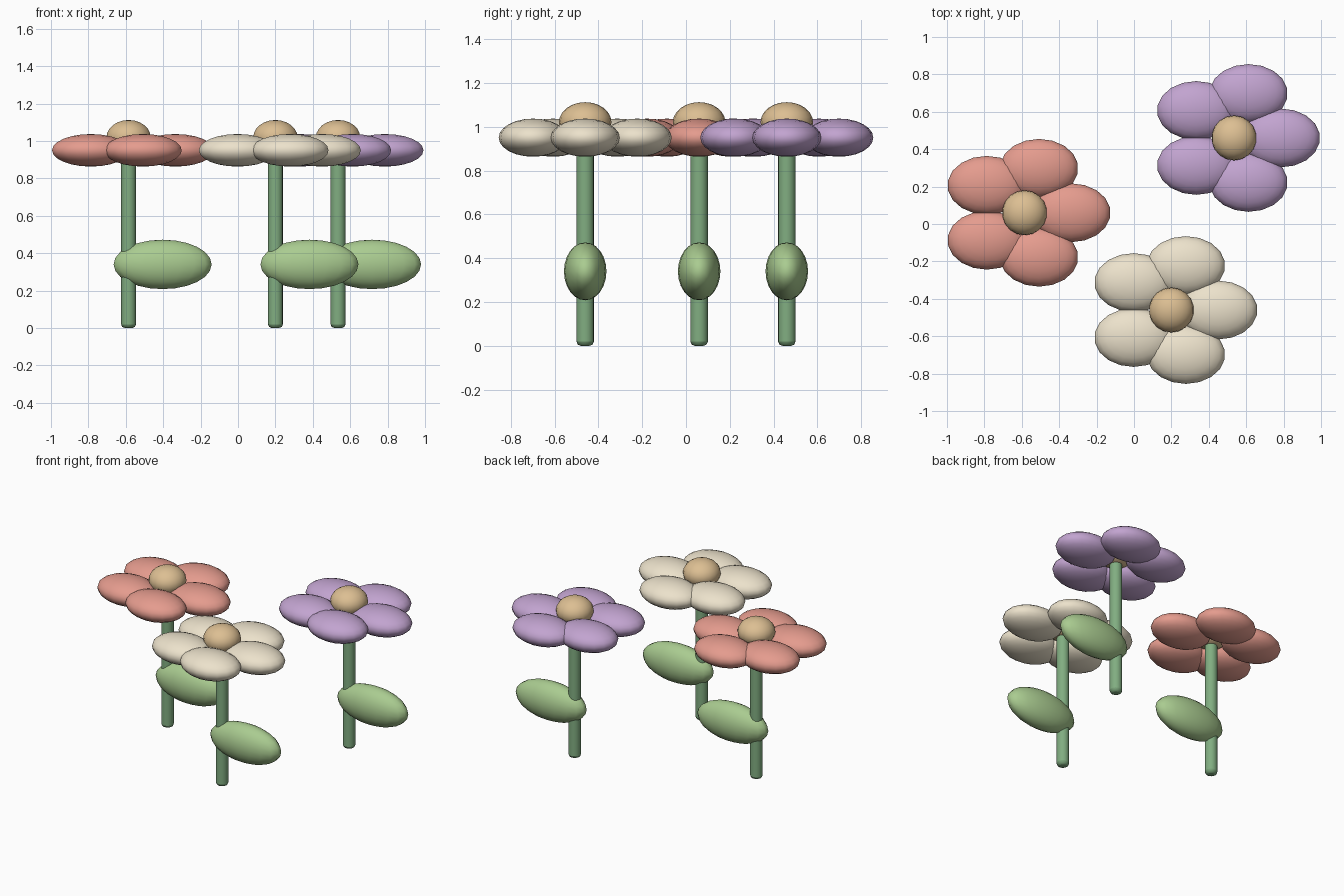
import bpy
from math import cos, sin, tau, radians

if "Cube" in bpy.data.objects:
    bpy.data.objects.remove(bpy.data.objects["Cube"])


def material(name, rgb):
    m = bpy.data.materials.new(name)
    m.diffuse_color = (*rgb, 1)
    m.use_nodes = True
    m.node_tree.nodes["Principled BSDF"].inputs["Base Color"].default_value = m.diffuse_color
    return m


GREEN = material("stem green", (0.22, 0.42, 0.22))
LEAF = material("leaf green", (0.40, 0.60, 0.28))
TAN = material("centre tan", (0.72, 0.52, 0.29))
FLOWERS = {
    "red": ((-0.585, 0.06), material("red petals", (0.78, 0.33, 0.27))),
    "purple": ((0.535, 0.46), material("purple petals", (0.54, 0.37, 0.63))),
    "cream": ((0.20, -0.46), material("cream petals", (0.84, 0.76, 0.60))),
}


def finish(name, mat, angle):
    ob = bpy.context.object
    ob.name = name
    ob.data.materials.append(mat)
    bpy.ops.object.shade_smooth_by_angle(angle=radians(angle))
    return ob


def ellipsoid(name, loc, radii, mat):
    bpy.ops.mesh.primitive_uv_sphere_add(segments=18, ring_count=12, radius=1, location=loc)
    bpy.context.object.scale = radii
    bpy.ops.object.transform_apply(location=False, rotation=False, scale=True)
    return finish(name, mat, 60)


for label, ((x, y), petal_mat) in FLOWERS.items():
    # stem with softened ends
    bpy.ops.mesh.primitive_cylinder_add(vertices=16, radius=0.04, depth=0.95, location=(x, y, 0.475))
    bevel = bpy.context.object.modifiers.new("soft ends", 'BEVEL')
    bevel.width = 0.02
    bevel.segments = 2
    bevel.limit_method = 'ANGLE'
    bevel.angle_limit = radians(40)
    finish(f"{label}_stem", GREEN, 50)

    # leaf to the right of the stem
    ellipsoid(f"{label}_leaf", (x + 0.182, y, 0.34), (0.266, 0.097, 0.132), LEAF)

    # five petals, all stretched along x
    for i in range(5):
        a = tau * i / 5
        ellipsoid(f"{label}_petal_{i + 1}", (x + 0.25 * cos(a), y + 0.25 * sin(a), 0.95),
                  (0.21, 0.157, 0.087), petal_mat)

    # flower centre
    ellipsoid(f"{label}_centre", (x, y, 1.02), (0.12, 0.12, 0.092), TAN)
